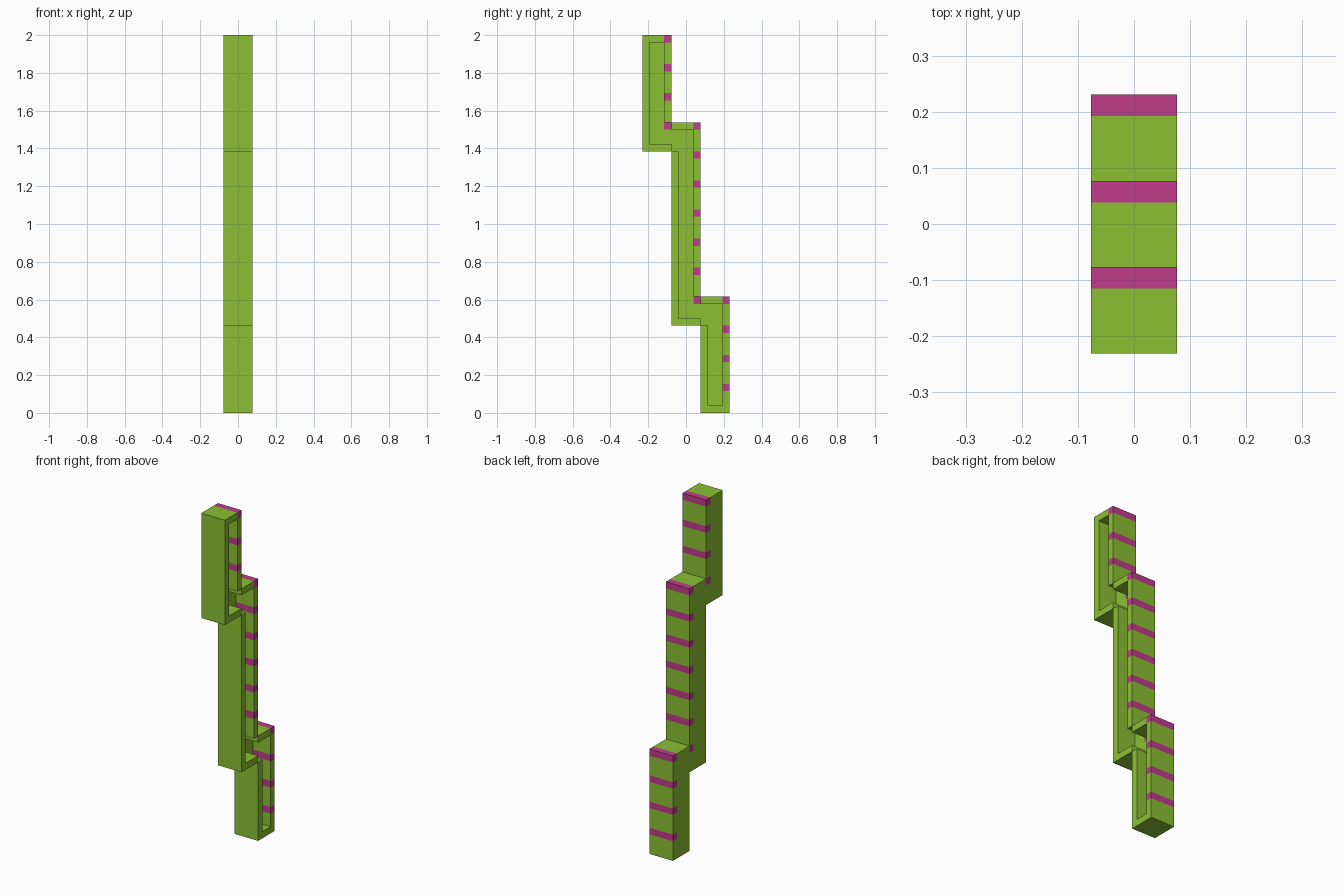
import bpy, bmesh, math
from mathutils import Vector

cube = bpy.data.objects.get("Cube")
if cube:
    bpy.data.objects.remove(cube)

Q = 2 / 52  # wall thickness; everything below is counted in this unit


def material(name, rgb):
    m = bpy.data.materials.new(name)
    m.use_nodes = True
    m.diffuse_color = (*rgb, 1)
    m.node_tree.nodes["Principled BSDF"].inputs["Base Color"].default_value = (*rgb, 1)
    return m


green = material("leaf_green", (0.258, 0.527, 0.034))
pink = material("magenta", (0.527, 0.045, 0.262))

# Stepped side profile as (y, z), counter-clockwise
profile = [Vector(p) for p in (
    (2, 0), (6, 0), (6, 16), (2, 16), (2, 40), (-2, 40),
    (-2, 52), (-6, 52), (-6, 36), (-2, 36), (-2, 12), (2, 12))]
n = len(profile)
X_BACK, X_FLOOR, X_RIM = -2, -1, 2

bm = bmesh.new()


def vert(x, p):
    return bm.verts.new((x, p.x, p.y))


def inward(i):
    """Unit normal of profile edge i, pointing into the shape."""
    d = (profile[(i + 1) % n] - profile[i]).normalized()
    return Vector((-d.y, d.x))


# Outer shell of the tray
base = [vert(X_BACK, p) for p in profile]
rim = [vert(X_RIM, p) for p in profile]
bm.faces.new(base)
for i in range(n):
    j = (i + 1) % n
    bm.faces.new((base[i], base[j], rim[j], rim[i]))

# Cavity outline: mitred at outward corners, stepped through inward corners
cavity_rim, cavity_floor, edge_start, edge_end = [], [], {}, {}
for i, p in enumerate(profile):
    a, b = inward(i - 1), inward(i)
    if a.x * b.y - a.y * b.x > 0:
        v = vert(X_RIM, p + a + b)
        corner = [v]
    else:
        corner = [vert(X_RIM, p + a), rim[i], vert(X_RIM, p + b)]
    edge_end[(i - 1) % n], edge_start[i] = corner[0], corner[-1]
    cavity_rim += corner
cavity_floor = [bm.verts.new((X_FLOOR, v.co.y, v.co.z)) for v in cavity_rim]

# Cavity floor, cavity walls and rim
bm.faces.new(cavity_floor)
m = len(cavity_rim)
for i in range(m):
    j = (i + 1) % m
    bm.faces.new((cavity_rim[i], cavity_rim[j], cavity_floor[j], cavity_floor[i]))
for i in range(n):
    bm.faces.new((rim[i], rim[(i + 1) % n], edge_end[i], edge_start[i]))
bmesh.ops.recalc_face_normals(bm, faces=bm.faces[:])
bmesh.ops.triangulate(bm, faces=bm.faces[:])

# Cut the stripe borders into the faces
cuts = [((0, y, 0), (0, 1, 0)) for y in (-3, -2, 1, 2, 5)]
cuts += [((0, 0, z), (0, 0, 1)) for k in range(13) for z in (4 * k + 3, 4 * k + 4)]
for co, no in cuts:
    bmesh.ops.bisect_plane(bm, geom=bm.verts[:] + bm.edges[:] + bm.faces[:],
                           dist=1e-4, plane_co=co, plane_no=no)

# Stripes run through the rear wall at the top of every fourth step
bm.normal_update()
for f in bm.faces:
    c = f.calc_center_median() - f.normal * 0.3
    f.material_index = int(math.floor(c.y) % 4 == 1 and math.floor(c.z) % 4 == 3)
bmesh.ops.dissolve_limit(bm, angle_limit=0.01, verts=bm.verts[:], edges=bm.edges[:],
                         delimit={'MATERIAL'})
bmesh.ops.scale(bm, vec=(Q, Q, Q), verts=bm.verts[:])

mesh = bpy.data.meshes.new("stepped_tray")
bm.to_mesh(mesh)
bm.free()
mesh.materials.append(green)
mesh.materials.append(pink)
bpy.context.collection.objects.link(bpy.data.objects.new("stepped_tray", mesh))
